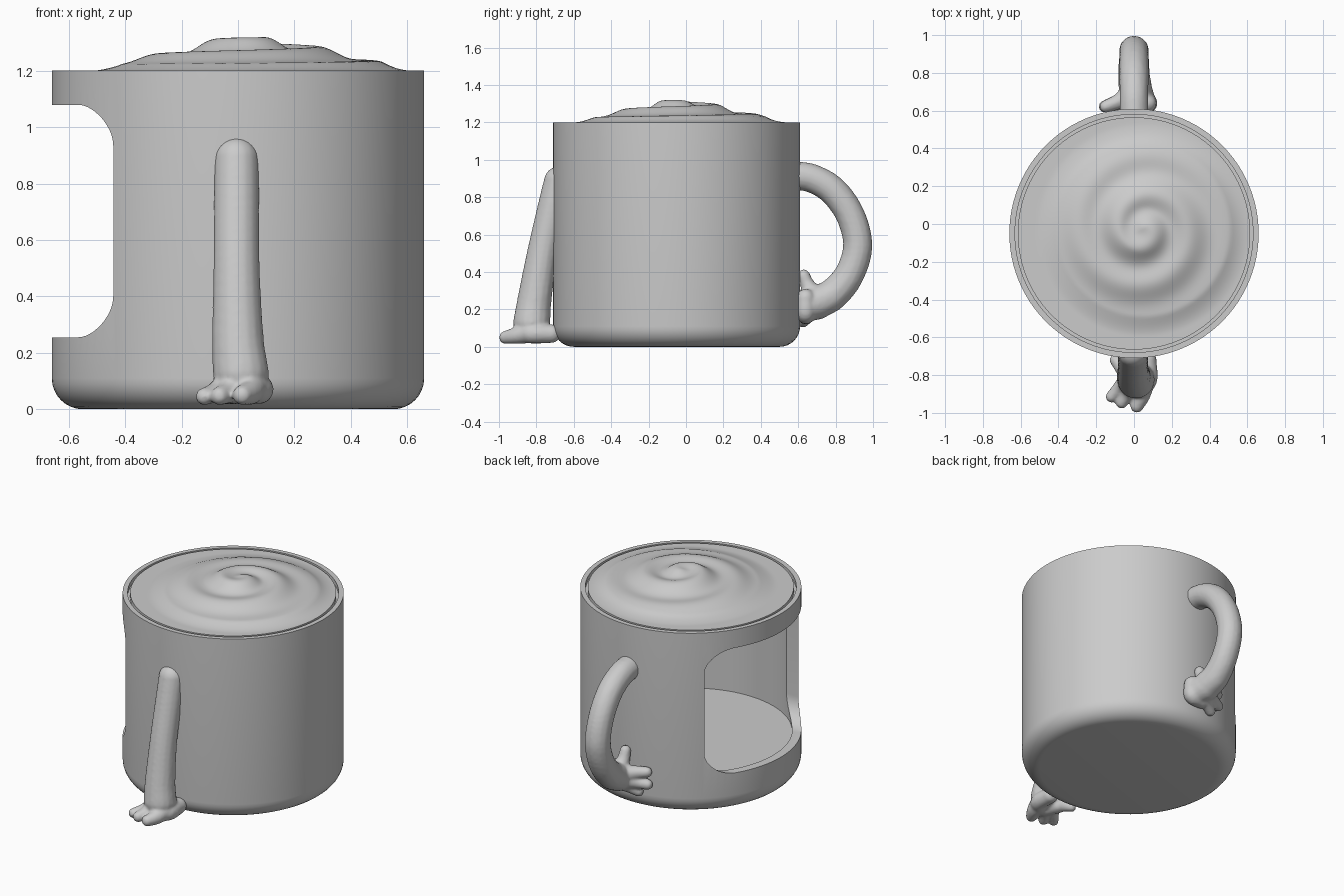
import bpy, bmesh
from math import sin, cos, pi, atan2, hypot, radians
from mathutils import Vector, Matrix

if "Cube" in bpy.data.objects:
    bpy.data.objects.remove(bpy.data.objects["Cube"])

clay = bpy.data.materials.new("grey_clay")
clay.use_nodes = True
GREY = (0.6, 0.6, 0.6, 1)
clay.diffuse_color = GREY
for node in clay.node_tree.nodes:
    if node.type == 'BSDF_PRINCIPLED':
        node.inputs["Base Color"].default_value = GREY

CENTRE_Y = -0.05
SEGMENTS = 96


def make_object(name, bm):
    bmesh.ops.recalc_face_normals(bm, faces=bm.faces)
    mesh = bpy.data.meshes.new(name)
    bm.to_mesh(mesh)
    bm.free()
    mesh.materials.append(clay)
    obj = bpy.data.objects.new(name, mesh)
    bpy.context.collection.objects.link(obj)
    return obj


def select(obj):
    bpy.ops.object.select_all(action='DESELECT')
    obj.select_set(True)
    bpy.context.view_layer.objects.active = obj


def smooth(obj, angle):
    select(obj)
    bpy.ops.object.shade_smooth_by_angle(angle=radians(angle))


def lathe(name, profile, height=None):
    """Revolve (radius, z) points; height adds relief to points flagged by it."""
    bm = bmesh.new()
    rings = []
    for i, (r, z) in enumerate(profile):
        ring = []
        for k in range(1 if r == 0 else SEGMENTS):
            a = 2 * pi * k / SEGMENTS
            x, y = r * cos(a), CENTRE_Y + r * sin(a)
            ring.append(bm.verts.new((x, y, z + (height(i, x, y) if height else 0))))
        rings.append(ring)
    for a, b in zip(rings, rings[1:]):
        for k in range(SEGMENTS):
            corners = [a[k % len(a)], a[(k + 1) % len(a)],
                       b[(k + 1) % len(b)], b[k % len(b)]]
            bm.faces.new(list(dict.fromkeys(corners)))
    return make_object(name, bm)


# Mug body: rounded base, thick floor, thin wall and a ledge for the lid
fillet = [(0.55 + 0.11 * sin(t * pi / 16), 0.11 - 0.11 * cos(t * pi / 16)) for t in range(9)]
body = lathe("mug_body", [(0, 0)] + fillet + [
    (0.66, 1.2), (0.63, 1.2), (0.63, 1.17), (0.605, 1.17), (0.605, 0.25), (0, 0.25)])

# Rounded side window cut through the wall
bm = bmesh.new()
outline = []
for i, (sy, sz) in enumerate([(1, 1), (-1, 1), (-1, -1), (1, -1)]):
    for t in range(13):
        a = (i + t / 12) * pi / 2
        outline.append(bm.verts.new((-1, CENTRE_Y + sy * 0.34 + 0.15 * cos(a),
                                     0.667 + sz * 0.262 + 0.15 * sin(a))))
face = bm.faces.new(outline)
side = bmesh.ops.extrude_face_region(bm, geom=[face])["geom"]
bmesh.ops.translate(bm, vec=(0.9, 0, 0), verts=[v for v in side if isinstance(v, bmesh.types.BMVert)])
cutter = make_object("window_cutter", bm)
cutter.hide_render = True
cut = body.modifiers.new("window", 'BOOLEAN')
cut.operation = 'DIFFERENCE'
cut.solver = 'EXACT'
cut.object = cutter
select(body)
bpy.ops.object.modifier_apply(modifier=cut.name)
bpy.data.objects.remove(cutter)
smooth(body, 35)

# Lid with a low swirl rising off centre
RINGS = 48


def swirl(i, x, y):
    if i > RINGS:
        return 0
    dx, dy = x - 0.05, y + 0.03
    r, a = hypot(dx, dy), atan2(dy, dx)
    if r > 0.56:
        return 0
    fade = 1 - r / 0.56
    ripple = 0.024 * min(1, r / 0.12) * fade * cos(2 * pi * (r - 0.25) / 0.22 + a)
    foot = min(1, (0.56 - r) / 0.1)
    dome = 0.115 * (1 - hypot(r, 0.04) / 0.56 + 0.07)
    return max(0, (dome + ripple) * foot)


lid = lathe("swirl_lid", [(0.615 * i / RINGS, 1.2) for i in range(RINGS + 1)]
            + [(0.615, 1.17), (0, 1.17)], swirl)
smooth(lid, 40)


def limb(name, strands):
    """Blend chains of (x, y, z, radius) points into one soft limb."""
    bm = bmesh.new()
    for pts in strands:
        pts = [Vector(p) for p in pts]
        ext = [2 * pts[0] - pts[1]] + pts + [2 * pts[-1] - pts[-2]]
        for p0, p1, p2, p3 in zip(ext, ext[1:], ext[2:], ext[3:]):
            steps = max(2, int((p2 - p1).length / 0.012))
            for s in range(steps + 1):
                t = s / steps
                p = 0.5 * (2 * p1 + (p2 - p0) * t + (2 * p0 - 5 * p1 + 4 * p2 - p3) * t ** 2
                           + (3 * p1 - p0 - 3 * p2 + p3) * t ** 3)
                bmesh.ops.create_uvsphere(bm, u_segments=16, v_segments=10, radius=p[3],
                                          matrix=Matrix.Translation(p[:3]))
    obj = make_object(name, bm)
    remesh = obj.modifiers.new("blend", 'REMESH')
    remesh.mode = 'VOXEL'
    remesh.voxel_size = 0.009
    soften = obj.modifiers.new("soften", 'SMOOTH')
    soften.factor = 0.5
    soften.iterations = 5
    select(obj)
    for m in ("blend", "soften"):
        bpy.ops.object.modifier_apply(modifier=m)
    smooth(obj, 80)
    return obj


# Front arm: leans out from the wall down to a spread hand
limb("front_arm", [
    [(-0.005, -0.68, 0.885, 0.08), (-0.005, -0.705, 0.78, 0.081), (-0.005, -0.768, 0.5, 0.083),
     (0, -0.81, 0.25, 0.092), (0.01, -0.825, 0.13, 0.1)],
    [(0.07, -0.72, 0.07, 0.05), (0.07, -0.83, 0.07, 0.052), (0.0, -0.86, 0.07, 0.052),
     (-0.04, -0.78, 0.065, 0.048)],
    [(0.05, -0.84, 0.08, 0.06), (0.04, -0.91, 0.06, 0.045), (0.015, -0.965, 0.05, 0.035)],
    [(0.0, -0.84, 0.09, 0.06), (-0.04, -0.9, 0.06, 0.04), (-0.065, -0.945, 0.047, 0.033)],
    [(-0.03, -0.82, 0.09, 0.05), (-0.08, -0.87, 0.06, 0.036), (-0.12, -0.915, 0.045, 0.031)],
    [(-0.04, -0.78, 0.08, 0.05), (-0.1, -0.72, 0.05, 0.03)],
])

# Back arm: curls round as the handle, hand pressed on the wall
limb("back_arm_handle", [
    [(0, 0.57, 0.918, 0.077), (0, 0.68, 0.898, 0.077), (0, 0.79, 0.83, 0.078),
     (0, 0.88, 0.7, 0.078), (0, 0.918, 0.54, 0.079), (0, 0.875, 0.39, 0.08),
     (0, 0.79, 0.285, 0.085), (0.01, 0.7, 0.235, 0.09)],
    [(0.01, 0.7, 0.235, 0.09), (0.03, 0.65, 0.22, 0.085)],
    [(0.07, 0.64, 0.26, 0.05), (0.07, 0.64, 0.18, 0.05), (0.0, 0.64, 0.17, 0.05)],
    [(0.0, 0.7, 0.25, 0.06), (-0.08, 0.65, 0.265, 0.042), (-0.15, 0.622, 0.275, 0.033)],
    [(0.0, 0.7, 0.22, 0.06), (-0.08, 0.65, 0.205, 0.042), (-0.155, 0.622, 0.195, 0.033)],
    [(0.0, 0.68, 0.2, 0.055), (-0.04, 0.65, 0.165, 0.04), (-0.09, 0.625, 0.135, 0.033)],
    [(0.01, 0.69, 0.26, 0.06), (0.0, 0.65, 0.33, 0.04), (0, 0.63, 0.38, 0.034)],
])
